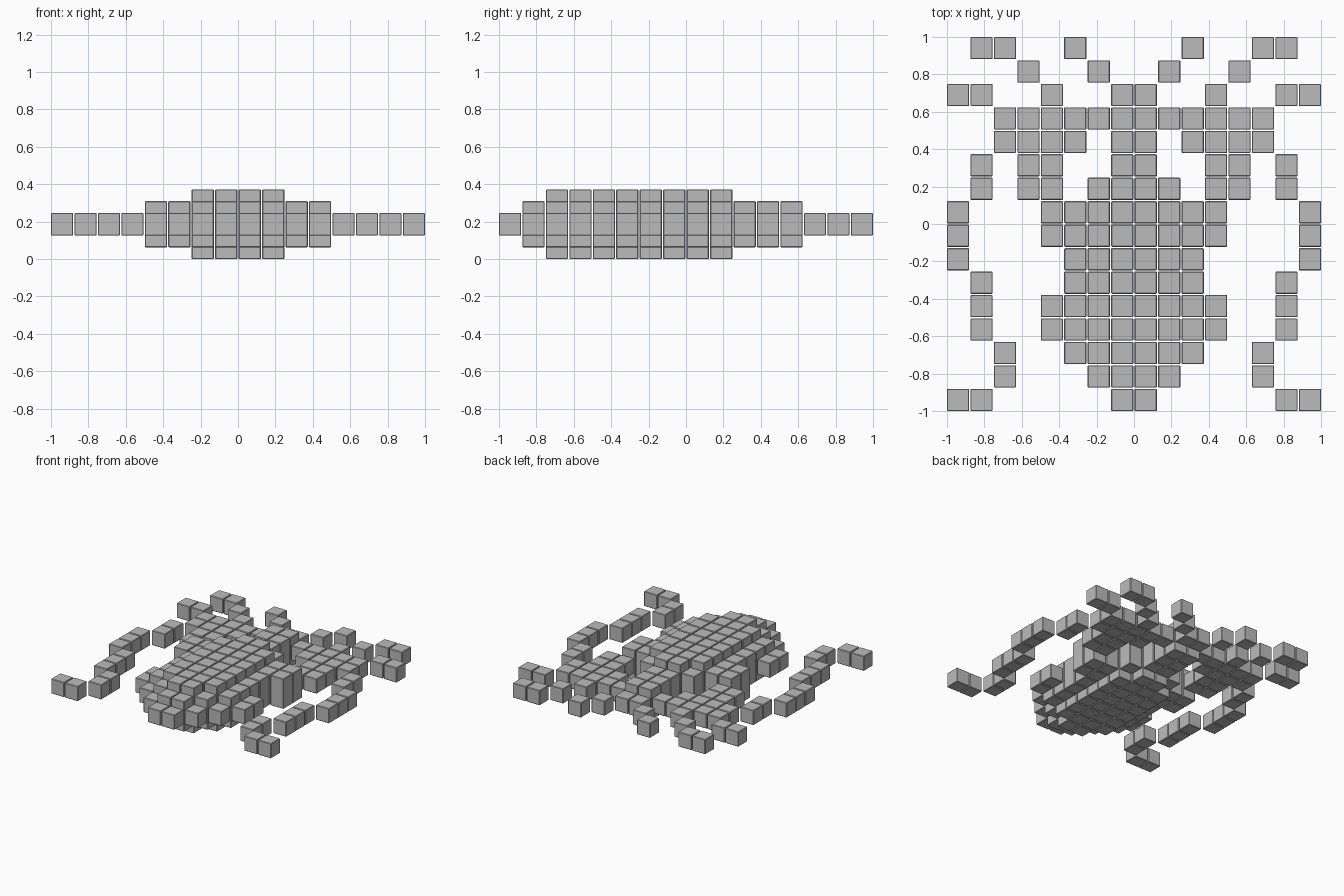
import bpy, bmesh
from mathutils import Matrix, Vector

if "Cube" in bpy.data.objects:
    bpy.data.objects.remove(bpy.data.objects["Cube"])

PITCH = 0.1254          # spacing between blocks
BLOCK = 0.119           # block width, leaving a hairline gap
MID_Z = 0.1861          # every block is centred on this height

# Right half of the plan, back row first, each row read from the centre outwards.
# Digits are body blocks (the digit is the thickness in blocks),
# a = antenna, c = claw, l = leg.
PLAN = [
    "..a..cc.",
    ".a..c...",
    "1..c..cc",
    "2ccccc..",
    "2.cccc..",
    "2..cc.l.",
    "32.cc.l.",
    "3322...l",
    "3322...l",
    "332....l",
    "332...l.",
    "3321..l.",
    "3321..l.",
    "321..l..",
    "21...l..",
    "1.....ll",
]

grey = bpy.data.materials.new("plain grey")
grey.diffuse_color = (0.5, 0.5, 0.5, 1)
grey.use_nodes = True
grey.node_tree.nodes["Principled BSDF"].inputs["Base Color"].default_value = grey.diffuse_color


def build_part(name, symbols, sides):
    """Make one object from all blocks whose plan symbol belongs to the part."""
    bm = bmesh.new()
    for r, row in enumerate(PLAN):
        for i, symbol in enumerate(row):
            if symbol not in symbols:
                continue
            layers = int(symbol) if symbol.isdigit() else 1
            size = (BLOCK, BLOCK, layers * PITCH - 0.004)
            for side in sides:
                place = Vector((side * (i + 0.5) * PITCH, (7.5 - r) * PITCH, MID_Z))
                matrix = Matrix.Translation(place) @ Matrix.Diagonal((*size, 1))
                bmesh.ops.create_cube(bm, size=1, matrix=matrix)
    # Fine chamfer on every block edge
    bmesh.ops.bevel(bm, geom=bm.edges[:], offset=0.004, segments=1,
                    affect='EDGES', clamp_overlap=True)
    mesh = bpy.data.meshes.new(name)
    bm.to_mesh(mesh)
    bm.free()
    mesh.materials.append(grey)
    bpy.context.collection.objects.link(bpy.data.objects.new(name, mesh))


# Stepped, domed body
build_part("body", "123", (-1, 1))

# Paired limbs
for label, side in (("left", -1), ("right", 1)):
    build_part(label + "_antenna", "a", (side,))
    build_part(label + "_claw", "c", (side,))
    build_part(label + "_leg", "l", (side,))
